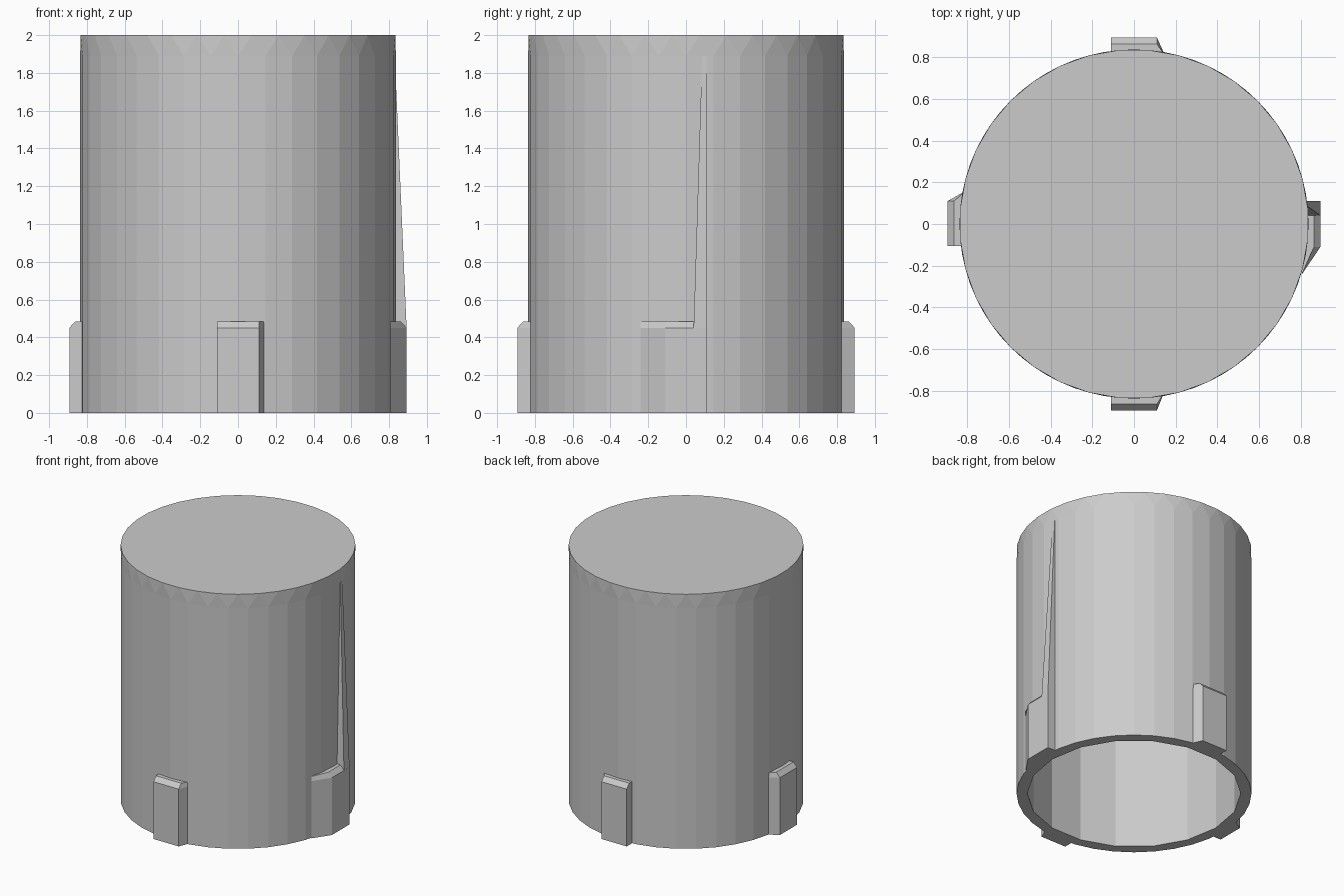
import bpy, bmesh
from math import sin, cos, pi, radians

if "Cube" in bpy.data.objects:
    bpy.data.objects.remove(bpy.data.objects["Cube"])

N = 36


def finish(bm, name):
    bmesh.ops.recalc_face_normals(bm, faces=bm.faces)
    me = bpy.data.meshes.new(name)
    bm.to_mesh(me)
    bm.free()
    ob = bpy.data.objects.new(name, me)
    bpy.context.collection.objects.link(ob)
    return ob


def ring(bm, r, z, shift=0.0, coarse=False):
    """Ring of N points; coarse puts every second point on the chord."""
    out = []
    for i in range(N):
        a = 2 * pi * (i + shift) / N
        k = r * cos(2 * pi / N) if coarse and i % 2 else r
        out.append(bm.verts.new((k * cos(a), k * sin(a), z)))
    return out


# Hollow cap: outer wall, faceted top band, closed top, open bottom
bm = bmesh.new()
low = ring(bm, 0.836, 0)
mid = ring(bm, 0.836, 1.89)
top = ring(bm, 0.836, 2.0, shift=0.5)
inner_low = ring(bm, 0.76, 0, coarse=True)
inner_top = ring(bm, 0.76, 1.89, coarse=True)
for i in range(N):
    j = (i + 1) % N
    bm.faces.new((low[i], low[j], mid[j], mid[i]))
    bm.faces.new((mid[i], mid[j], top[i]))
    bm.faces.new((top[i], mid[j], top[j]))
    bm.faces.new((inner_low[i], inner_low[j], low[j], low[i]))
    bm.faces.new((inner_low[i], inner_low[j], inner_top[j], inner_top[i]))
bm.faces.new(top)
bm.faces.new(inner_top)
finish(bm, "cap_body")


def loft(name, angle, sections):
    """Join stacked sections of (tangent, radius, z) points into a solid."""
    a = radians(angle)
    bm = bmesh.new()
    rows = [[bm.verts.new((r * cos(a) - t * sin(a), r * sin(a) + t * cos(a), z))
             for t, r, z in sec] for sec in sections]
    n = len(rows[0])
    for lo, hi in zip(rows, rows[1:]):
        for i in range(n):
            j = (i + 1) % n
            bm.faces.new((lo[i], lo[j], hi[j], hi[i]))
    bm.faces.new(rows[0])
    bm.faces.new(rows[-1])
    return finish(bm, name)


# Four lugs at the rim: (name, angle, base left, outer left, outer right, base right)
lugs = [("front_lug", -90, -0.11, -0.11, 0.11, 0.145),
        ("right_lug", 0, -0.24, -0.11, 0.11, 0.11),
        ("back_lug", 90, -0.15, -0.11, 0.11, 0.11),
        ("left_lug", 180, -0.16, -0.11, 0.105, 0.105)]
for name, angle, b0, t0, t1, b1 in lugs:
    def section(z, r):
        return [(b0, 0.805, z), (t0, r, z), (t1, r, z), (b1, 0.805, z)]
    loft(name, angle, [section(0, 0.893), section(0.45, 0.893), section(0.485, 0.862)])

# Thin tapering rib above the right lug
loft("right_rib", 0, [
    [(0.04, 0.81, 0.44), (0.04, 0.893, 0.44), (0.11, 0.893, 0.44), (0.11, 0.81, 0.44)],
    [(0.085, 0.81, 1.89), (0.085, 0.83, 1.89), (0.11, 0.83, 1.89), (0.11, 0.81, 1.89)]])
